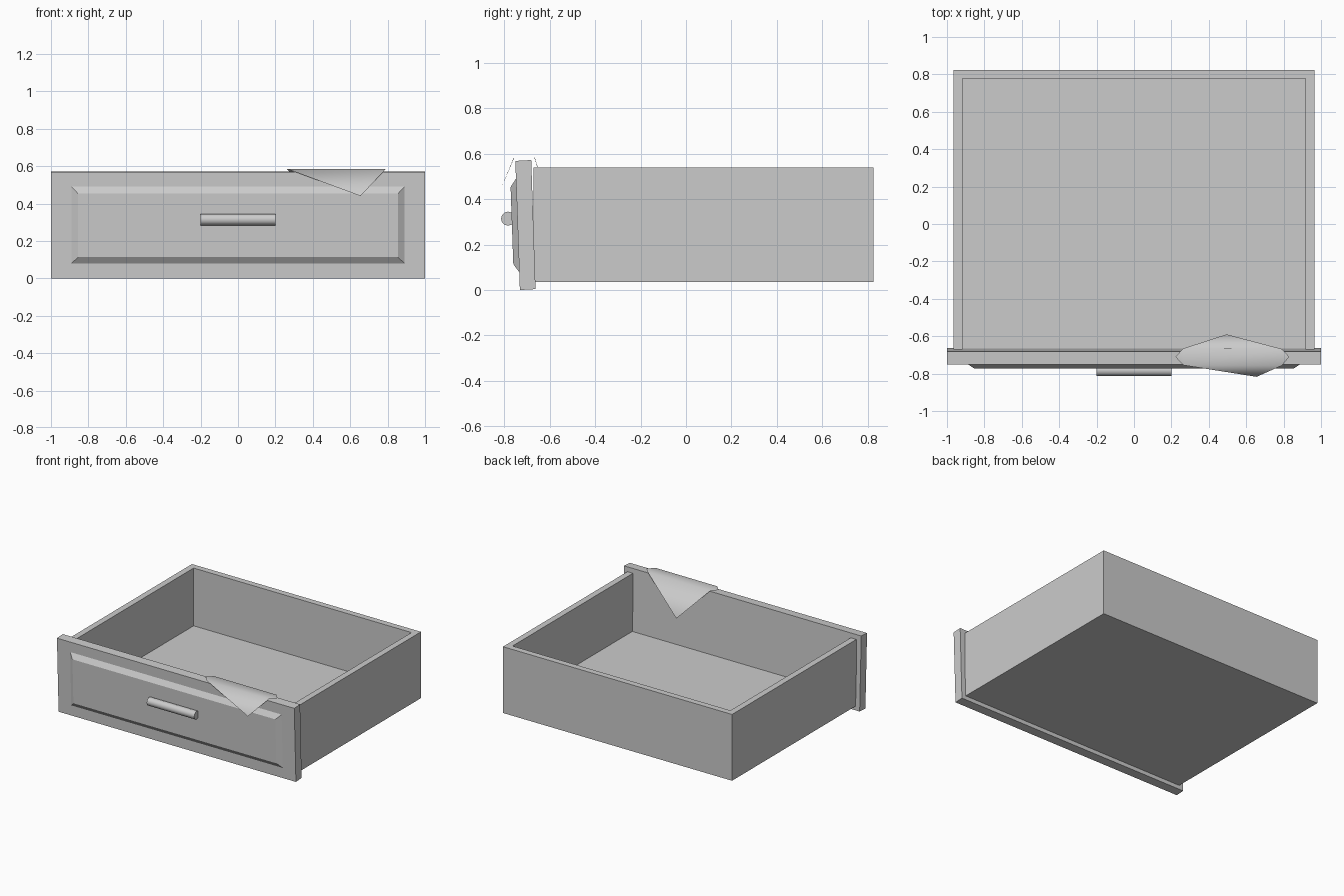
import bpy, bmesh, math
from mathutils import Matrix

cube = bpy.data.objects.get("Cube")
if cube:
    bpy.data.objects.remove(cube, do_unlink=True)

GREY = (0.6, 0.6, 0.6, 1)
mat = bpy.data.materials.new("plain grey")
mat.use_nodes = True
mat.diffuse_color = GREY
mat.node_tree.nodes["Principled BSDF"].inputs["Base Color"].default_value = GREY


def finish(name, bm, solid=True):
    """Turn a bmesh into a named, coloured object."""
    if solid:
        bmesh.ops.recalc_face_normals(bm, faces=bm.faces)
    mesh = bpy.data.meshes.new(name)
    bm.to_mesh(mesh)
    bm.free()
    mesh.materials.append(mat)
    obj = bpy.data.objects.new(name, mesh)
    bpy.context.collection.objects.link(obj)
    return obj


def prism(name, outline, direction):
    """Extrude a closed 3D outline along a direction."""
    bm = bmesh.new()
    face = bm.faces.new([bm.verts.new(p) for p in outline])
    new = bmesh.ops.extrude_face_region(bm, geom=[face])["geom"]
    moved = [v for v in new if isinstance(v, bmesh.types.BMVert)]
    bmesh.ops.translate(bm, verts=moved, vec=direction)
    bm.faces.ensure_lookup_table()
    if not face.is_valid or len(bm.faces) < len(outline) + 2:
        bm.faces.new([v for v in bm.verts if v not in moved])
    return finish(name, bm)


# Drawer box: U-shaped walls and a floor, open towards the front panel
BOTTOM, TOP, FRONT, BACK = 0.035, 0.54, -0.672, 0.824
OUT, INN, INNER_BACK = 0.965, 0.918, 0.777
walls = [(-OUT, FRONT), (-INN, FRONT), (-INN, INNER_BACK), (INN, INNER_BACK),
         (INN, FRONT), (OUT, FRONT), (OUT, BACK), (-OUT, BACK)]
prism("drawer_walls", [(x, y, BOTTOM) for x, y in walls], (0, 0, TOP - BOTTOM))
floor = [(-INN, FRONT), (INN, FRONT), (INN, INNER_BACK), (-INN, INNER_BACK)]
prism("drawer_floor", [(x, y, BOTTOM) for x, y in floor], (0, 0, 0.065))

# Front panel, leaning slightly forward at the top
panel = [(-0.731, 0), (-0.751, 0.568), (-0.681, 0.572), (-0.662, 0.004)]
prism("front_panel", [(-1, y, z) for y, z in panel], (2, 0, 0))


# Raised field with bevelled edges on the front panel
def field_ring(bm, half, low, high, lift):
    return [bm.verts.new((x, -0.731 - 0.035 * z - lift, z))
            for x, z in ((-half, low), (half, low), (half, high), (-half, high))]


bm = bmesh.new()
rings = [field_ring(bm, 0.893, 0.077, 0.492, -0.001),
         field_ring(bm, 0.855, 0.114, 0.453, 0.025)]
bm.faces.new(rings[0])
bm.faces.new(rings[1])
for i in range(4):
    j = (i + 1) % 4
    bm.faces.new((rings[0][i], rings[0][j], rings[1][j], rings[1][i]))
finish("raised_field", bm)

# Round bar handle
bm = bmesh.new()
bmesh.ops.create_cone(bm, cap_ends=True, segments=12, radius1=0.031,
                      radius2=0.031, depth=0.4,
                      matrix=Matrix.Translation((0, -0.783, 0.314))
                      @ Matrix.Rotation(math.pi / 2, 4, 'Y'))
handle = finish("handle", bm)
bpy.ops.object.select_all(action='DESELECT')
handle.select_set(True)
bpy.context.view_layer.objects.active = handle
bpy.ops.object.shade_smooth_by_angle(angle=math.radians(40))

# Thin cloth hung over the top edge, with one corner down each side
Z = 0.584
bm = bmesh.new()
left, front_a, front_b, right, back_b, back_a, front_tip, back_tip = [
    bm.verts.new(p) for p in (
        (0.222, -0.711, Z), (0.265, -0.755, Z), (0.79, -0.757, Z),
        (0.83, -0.71, Z), (0.79, -0.668, Z), (0.262, -0.666, Z),
        (0.655, -0.817, 0.44), (0.495, -0.59, 0.34))]
for corners in ((left, front_a, back_a), (front_a, front_b, back_b, back_a),
                (front_b, right, back_b), (front_a, front_tip, front_b),
                (back_b, back_tip, back_a)):
    bm.faces.new(corners).smooth = True
finish("hanging_cloth", bm, solid=False)
